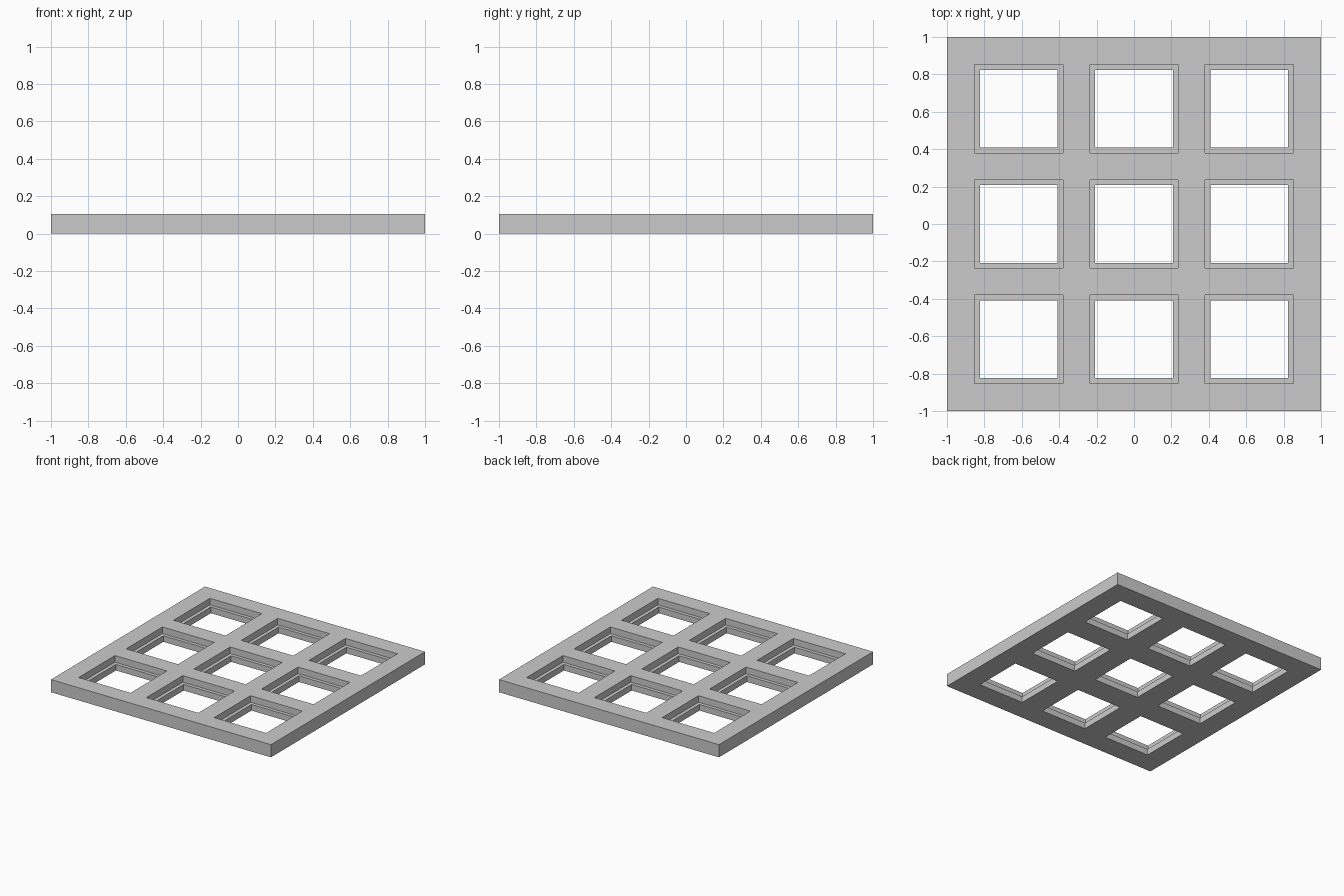
import bpy, bmesh
from mathutils import Matrix, Vector

if "Cube" in bpy.data.objects:
    bpy.data.objects.remove(bpy.data.objects["Cube"])

SIZE, HEIGHT = 2.0, 0.104      # slab
PITCH = 0.616                  # spacing of the openings
UPPER, LOWER = 0.472, 0.415    # opening widths above and below the ledge
LEDGE = 0.05                   # ledge height

grey = bpy.data.materials.new("plain grey")
grey.use_nodes = True
grey.diffuse_color = (0.6, 0.6, 0.6, 1)
grey.node_tree.nodes["Principled BSDF"].inputs["Base Color"].default_value = (0.6, 0.6, 0.6, 1)


def add_box(bm, x, y, width, z0, z1):
    place = Matrix.Translation((x, y, (z0 + z1) / 2))
    bmesh.ops.create_cube(bm, size=1, matrix=place @ Matrix.Diagonal((width, width, z1 - z0, 1)))


def make_object(name, bm):
    mesh = bpy.data.meshes.new(name)
    bm.to_mesh(mesh)
    bm.free()
    mesh.materials.append(grey)
    obj = bpy.data.objects.new(name, mesh)
    bpy.context.collection.objects.link(obj)
    return obj


# Square slab
bm = bmesh.new()
add_box(bm, 0, 0, SIZE, 0, HEIGHT)
frame = make_object("window_frame", bm)

# Nine through holes, each with a wider recess above its ledge
for name, width, bottom in (("through_hole_cutter", LOWER, -0.1), ("recess_cutter", UPPER, LEDGE)):
    bm = bmesh.new()
    for col in (-1, 0, 1):
        for row in (-1, 0, 1):
            add_box(bm, col * PITCH, row * PITCH, width, bottom, 0.2)
    cutter = make_object(name, bm)
    cutter.hide_render = True
    cutter.hide_set(True)
    cut = frame.modifiers.new(name, "BOOLEAN")
    cut.operation = "DIFFERENCE"
    cut.solver = "EXACT"
    cut.object = cutter
